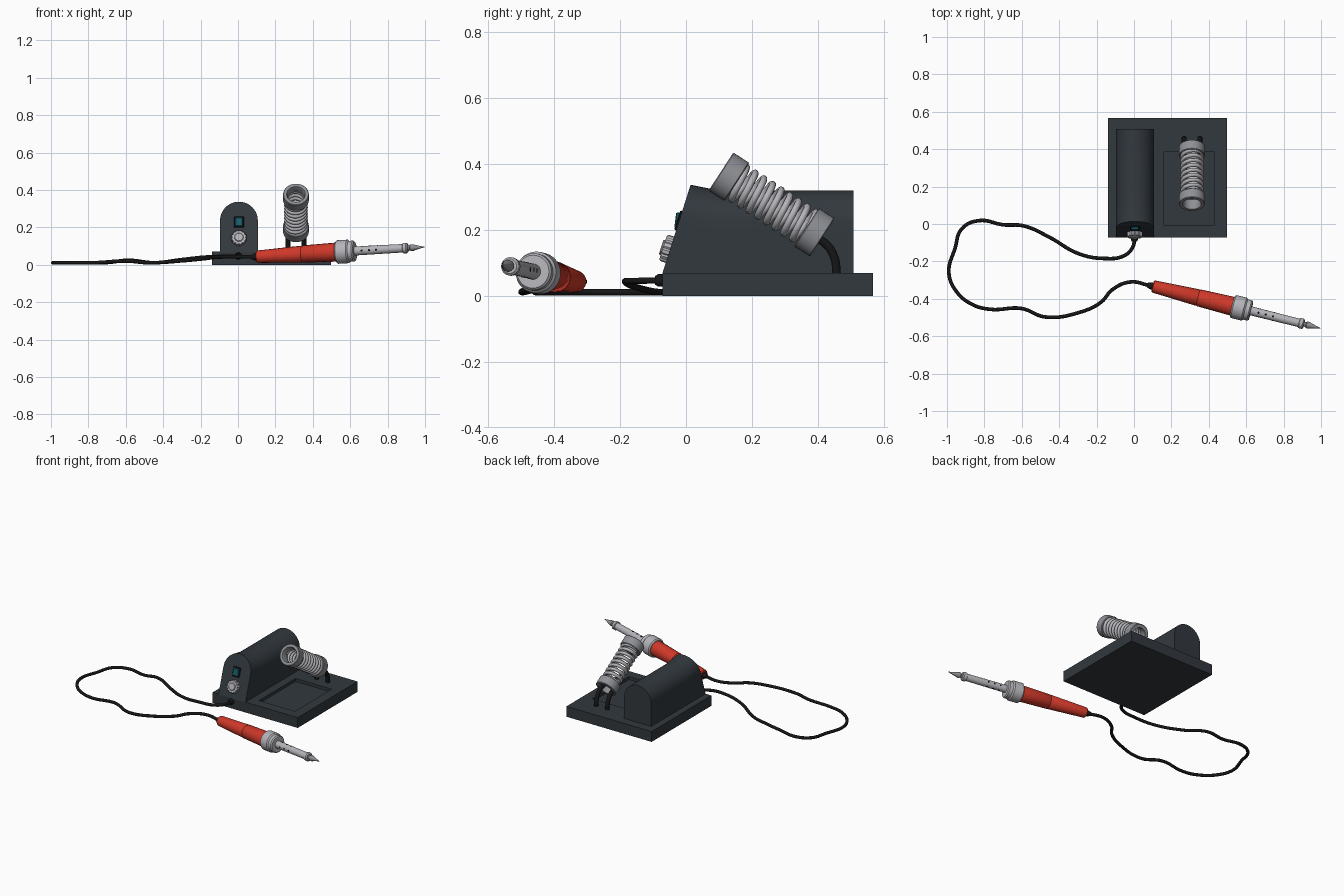
import bpy, bmesh
from math import pi, sin, cos, radians
from mathutils import Vector, Matrix

if "Cube" in bpy.data.objects:
    bpy.data.objects.remove(bpy.data.objects["Cube"])


def material(name, rgb):
    m = bpy.data.materials.new(name)
    m.diffuse_color = (*rgb, 1)
    m.use_nodes = True
    m.node_tree.nodes["Principled BSDF"].inputs["Base Color"].default_value = m.diffuse_color
    return m


DARK = material("dark_plastic", (0.032, 0.040, 0.048))
BLACK = material("black_rubber", (0.008, 0.008, 0.009))
RED = material("red_grip", (0.62, 0.04, 0.022))
METAL = material("light_metal", (0.46, 0.46, 0.49))
STEEL = material("steel", (0.27, 0.28, 0.30))
TEAL = material("teal_switch", (0.01, 0.13, 0.17))


def finish(name, bm, mat, matrix=None, smooth=True):
    bmesh.ops.recalc_face_normals(bm, faces=bm.faces)
    mesh = bpy.data.meshes.new(name)
    bm.to_mesh(mesh)
    bm.free()
    ob = bpy.data.objects.new(name, mesh)
    bpy.context.collection.objects.link(ob)
    mesh.materials.append(mat)
    if matrix:
        ob.matrix_world = matrix
    if smooth:
        bpy.ops.object.select_all(action='DESELECT')
        ob.select_set(True)
        bpy.context.view_layer.objects.active = ob
        bpy.ops.object.shade_smooth_by_angle(angle=radians(35))
    return ob


def along(origin, direction):
    q = Vector(direction).to_track_quat('Z', 'Y')
    return Matrix.Translation(origin) @ q.to_matrix().to_4x4()


def lathe(name, profile, matrix, mat, sides=32, closed=False, flute=0.0):
    """Turn (radius, distance) points about local z; flute scallops the rim."""
    bm = bmesh.new()
    rings = []
    for r, s in profile:
        ring = []
        for i in range(sides):
            a = 2 * pi * i / sides
            k = r * (1 - flute * (i % 4 == 0))
            ring.append(bm.verts.new((k * cos(a), k * sin(a), s)))
        rings.append(ring)
    pairs = list(zip(rings, rings[1:]))
    if closed:
        pairs.append((rings[-1], rings[0]))
    else:
        bm.faces.new(rings[0])
        bm.faces.new(rings[-1])
    for a, b in pairs:
        for i in range(sides):
            j = (i + 1) % sides
            bm.faces.new((a[i], a[j], b[j], b[i]))
    return finish(name, bm, mat, matrix)


def box(name, size, matrix, mat, bevel=0.0):
    bm = bmesh.new()
    bmesh.ops.create_cube(bm, size=1)
    bmesh.ops.scale(bm, vec=size, verts=bm.verts)
    if bevel:
        bmesh.ops.bevel(bm, geom=bm.edges[:], offset=bevel, segments=1, affect='EDGES')
    return finish(name, bm, mat, matrix, smooth=False)


def tube(name, points, radius, mat, bezier=True, matrix=None):
    cu = bpy.data.curves.new(name, 'CURVE')
    cu.dimensions = '3D'
    cu.bevel_depth, cu.bevel_resolution = radius, 3
    cu.resolution_u, cu.use_fill_caps = 8, True
    sp = cu.splines.new('BEZIER' if bezier else 'POLY')
    if bezier:
        sp.bezier_points.add(len(points) - 1)
        for p, co in zip(sp.bezier_points, points):
            p.co = co
            p.handle_left_type = p.handle_right_type = 'AUTO'
    else:
        sp.points.add(len(points) - 1)
        for p, co in zip(sp.points, points):
            p.co = (*co, 1)
    sp.use_smooth = True
    cu.materials.append(mat)
    ob = bpy.data.objects.new(name, cu)
    bpy.context.collection.objects.link(ob)
    if matrix:
        ob.matrix_world = matrix
    return ob


# Base plate with a shallow sponge tray sunk into the top
bm = bmesh.new()
bmesh.ops.create_cube(bm, size=1)
for v in bm.verts:
    v.co = (0.178 + v.co.x * 0.636, 0.248 + v.co.y * 0.638, 0.035 + v.co.z * 0.07)
bm.normal_update()
top = max(bm.faces, key=lambda f: f.calc_center_median().z)
for z in (0.07, 0.05):
    bmesh.ops.inset_region(bm, faces=[top], thickness=0.02)
    c = top.calc_center_median()
    for v in top.verts:
        v.co = (0.43 if v.co.x > c.x else 0.16, 0.385 if v.co.y > c.y else -0.005, z)
finish("base", bm, DARK, smooth=False)

# Arched power housing with a leaning front face
SLOPE = 0.318
bm = bmesh.new()
sections = []
for y, crown in ((None, 0.337), (0.10, 0.32), (0.508, 0.32)):
    R = 0.101
    pts = [(R, 0.068)] + [(R * cos(pi * i / 24), crown - R + R * sin(pi * i / 24))
                          for i in range(25)] + [(-R, 0.068)]
    sections.append([bm.verts.new((0.005 + x, -0.071 + (z - 0.07) * SLOPE if y is None else y, z))
                     for x, z in pts])
n = len(sections[0])
for a, b in zip(sections, sections[1:]):
    for i in range(n):
        j = (i + 1) % n
        bm.faces.new((a[i], a[j], b[j], b[i]))
bm.faces.new(sections[0])
bm.faces.new(sections[-1])
finish("housing", bm, DARK)


# Controls on the leaning front
def on_front(z, x=0.005):
    return along((x, -0.071 + (z - 0.07) * SLOPE, z), (0, -1, SLOPE))


box("switch_frame", (0.052, 0.062, 0.012), on_front(0.228), BLACK, 0.003)
box("power_switch", (0.040, 0.048, 0.024), on_front(0.228) @ Matrix.Rotation(0.18, 4, 'X'), TEAL, 0.003)
lathe("dial", [(0.042, -0.005), (0.042, 0.016), (0.038, 0.022)], on_front(0.14), METAL, 48, flute=0.1)
lathe("dial_cap", [(0.024, 0.02), (0.024, 0.025), (0.021, 0.028)], on_front(0.14), METAL)
lathe("cable_outlet", [(0.019, 0), (0.019, 0.016), (0.013, 0.026)],
      along((0.002, -0.068, 0.047), (0, -1, 0)), BLACK, 20)

# Spring holder: two collars, a coil and two bent legs
holder = along((0.31, 0.106, 0.377), (0, 0.308, -0.2))
L = 0.367
for name, s in (("upper_collar", 0.0), ("lower_collar", L - 0.058)):
    lathe(name, [(0.066, s), (0.069, s + 0.003), (0.069, s + 0.055), (0.066, s + 0.058),
                 (0.046, s + 0.058), (0.046, s + 0.008), (0.05, s)], holder, STEEL, 32, closed=True)
turns, steps = 8.5, 24
count = int(turns * steps)
tube("holder_spring", [(0.053 * cos(2 * pi * i / steps), 0.053 * sin(2 * pi * i / steps),
                        0.05 + (L - 0.10) * i / count) for i in range(count + 1)],
     0.0105, METAL, bezier=False, matrix=holder)
for side, x in (("left", 0.268), ("right", 0.352)):
    tube(side + "_holder_leg", [(x, 0.36, 0.185), (x, 0.415, 0.165), (x, 0.448, 0.122), (x, 0.458, 0.06)],
         0.0135, BLACK)

# Soldering iron lying in front
iron = along((0.10, -0.333, 0.043), (0.895, -0.224, 0.052))
lathe("iron_strain_relief", [(0.012, -0.03), (0.019, -0.012), (0.019, 0.01)], iron, BLACK, 16)
lathe("iron_rear_grip", [(0.028, 0), (0.033, 0.005), (0.045, 0.248), (0.043, 0.252)], iron, RED, 16)
lathe("iron_front_grip", [(0.042, 0.25), (0.046, 0.256), (0.051, 0.44), (0.051, 0.45)], iron, RED, 16)
lathe("iron_collar", [(0.055, 0.44), (0.063, 0.447), (0.063, 0.505), (0.056, 0.513), (0.056, 0.535),
                      (0.050, 0.542)], iron, METAL)
lathe("iron_barrel", [(0.024, 0.53), (0.0225, 0.812)], iron, METAL, 24)
lathe("barrel_nut", [(0.024, 0.808), (0.028, 0.811), (0.028, 0.829), (0.022, 0.835)], iron, METAL, 24)
lathe("iron_tip", [(0.013, 0.83), (0.013, 0.845), (0.018, 0.85), (0.018, 0.862), (0.006, 0.905),
                   (0.002, 0.925)], iron, STEEL, 20)
for i in range(4):
    turn = iron @ Matrix.Rotation(i * pi / 2, 4, 'Z')
    for k, s in enumerate((0.585, 0.625, 0.665)):
        hole = turn @ Matrix.Translation((0.0225, 0, s)) @ Matrix.Rotation(pi / 2, 4, 'Y')
        lathe(f"vent_{i}_{k}", [(0.006, -0.004), (0.006, 0.0014)], hole, BLACK, 12)

# Cable from the housing to the iron
tube("cable", [
    (0.002, -0.07, 0.047), (-0.005, -0.12, 0.046), (-0.05, -0.168, 0.045), (-0.165, -0.184, 0.042),
    (-0.30, -0.157, 0.028), (-0.45, -0.072, 0.011), (-0.59, -0.01, 0.024), (-0.70, -0.004, 0.012),
    (-0.83, 0.018, 0.011), (-0.92, -0.025, 0.011), (-0.957, -0.13, 0.011), (-0.99, -0.26, 0.011),
    (-0.95, -0.36, 0.011), (-0.865, -0.43, 0.011), (-0.77, -0.456, 0.011), (-0.60, -0.452, 0.02),
    (-0.475, -0.497, 0.011), (-0.29, -0.472, 0.022), (-0.175, -0.417, 0.033), (-0.117, -0.352, 0.04),
    (-0.02, -0.31, 0.043), (0.09, -0.331, 0.042)], 0.0098, BLACK)
